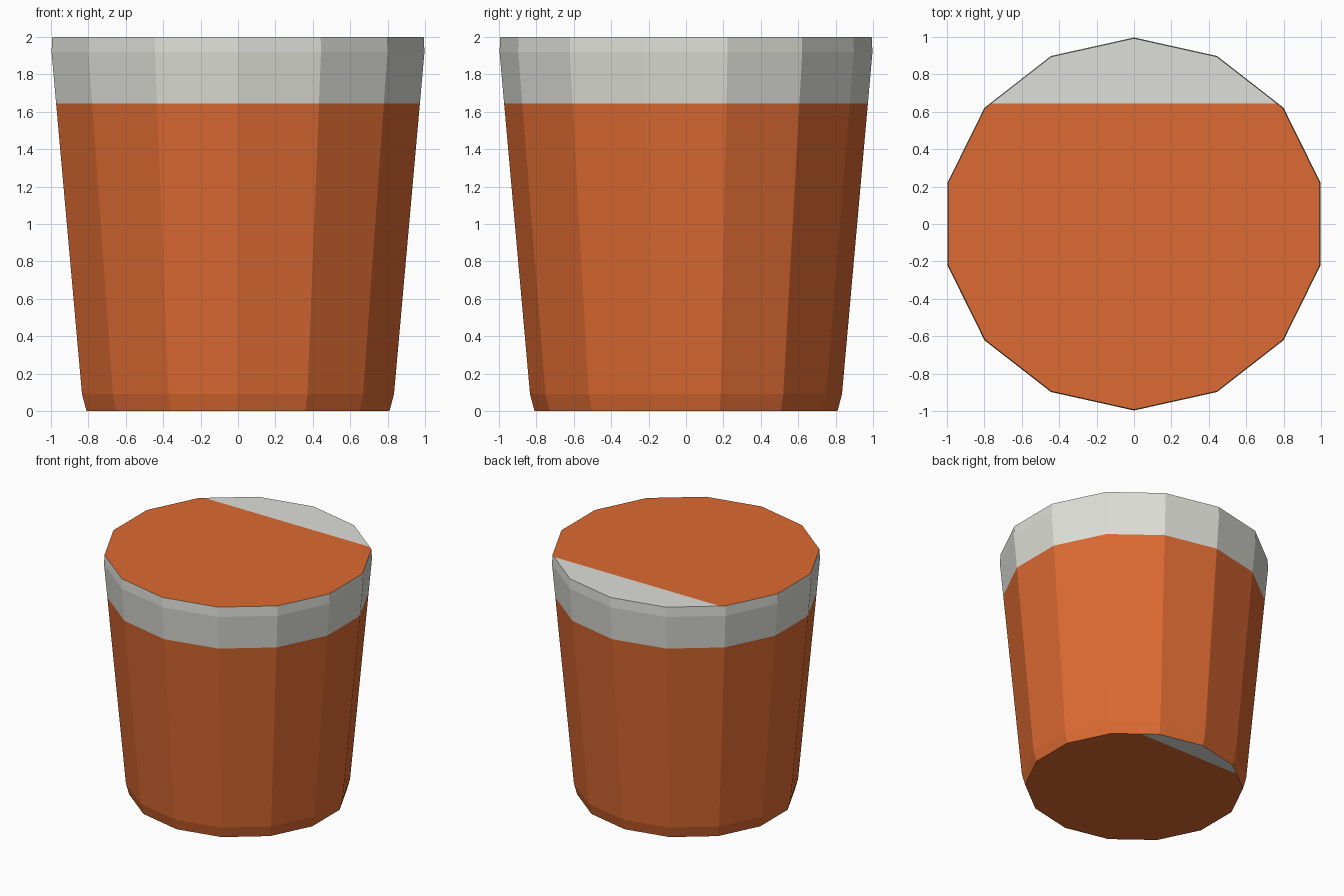
import bpy, bmesh, math

if "Cube" in bpy.data.objects:
    bpy.data.objects.remove(bpy.data.objects["Cube"])

SIDES = 14
X_STRETCH = 1.0 / math.cos(math.pi / SIDES)   # flat sides reach the same width as the points
SPLIT = 1.645                                 # height where the paint changes
CAP_SPLIT = 0.645                             # same split on the end caps, along y


def srgb(*rgb):
    lin = [(c / 255 / 12.92) if c < 11 else ((c / 255 + 0.055) / 1.055) ** 2.4 for c in rgb]
    return (*lin, 1.0)


def material(name, colour):
    m = bpy.data.materials.new(name)
    m.diffuse_color = colour
    m.use_nodes = True
    m.node_tree.nodes["Principled BSDF"].inputs["Base Color"].default_value = m.diffuse_color
    return m


# Tapered body with small bevels at base and rim: (radius, height)
profile = [(0.81, 0.0), (0.834, 0.09), (0.997, 1.92), (0.993, 2.0)]
bm = bmesh.new()
rings = []
for r, z in profile:
    ring = []
    for i in range(SIDES):
        a = math.pi / 2 + 2 * math.pi * i / SIDES
        ring.append(bm.verts.new((r * X_STRETCH * math.cos(a), r * math.sin(a), z)))
    rings.append(ring)
for low, high in zip(rings, rings[1:]):
    for i in range(SIDES):
        j = (i + 1) % SIDES
        bm.faces.new((low[i], low[j], high[j], high[i]))
bottom = bm.faces.new(rings[0][::-1])
top = bm.faces.new(rings[-1])


def cut(faces, point, normal):
    geom = set(faces)
    for f in faces:
        geom.update(f.edges)
        geom.update(f.verts)
    bmesh.ops.bisect_plane(bm, geom=list(geom), dist=1e-5, plane_co=point, plane_no=normal)


# Cut the colour borders into the walls and both caps
cut([f for f in bm.faces if f not in (top, bottom)], (0, 0, SPLIT), (0, 0, 1))
cut([top, bottom], (0, CAP_SPLIT, 0), (0, 1, 0))

# Pale band around the top of the walls, pale segment at the back of the caps
bm.normal_update()
for f in bm.faces:
    c = f.calc_center_median()
    is_cap = abs(f.normal.z) > 0.95
    f.material_index = int(c.y > CAP_SPLIT if is_cap else c.z > SPLIT)
    f.smooth = False

mesh = bpy.data.meshes.new("tapered_tub")
bm.to_mesh(mesh)
bm.free()
mesh.materials.append(material("burnt orange", srgb(220, 106, 50)))
mesh.materials.append(material("pale grey", srgb(222, 222, 216)))
tub = bpy.data.objects.new("tapered_tub", mesh)
bpy.context.collection.objects.link(tub)
